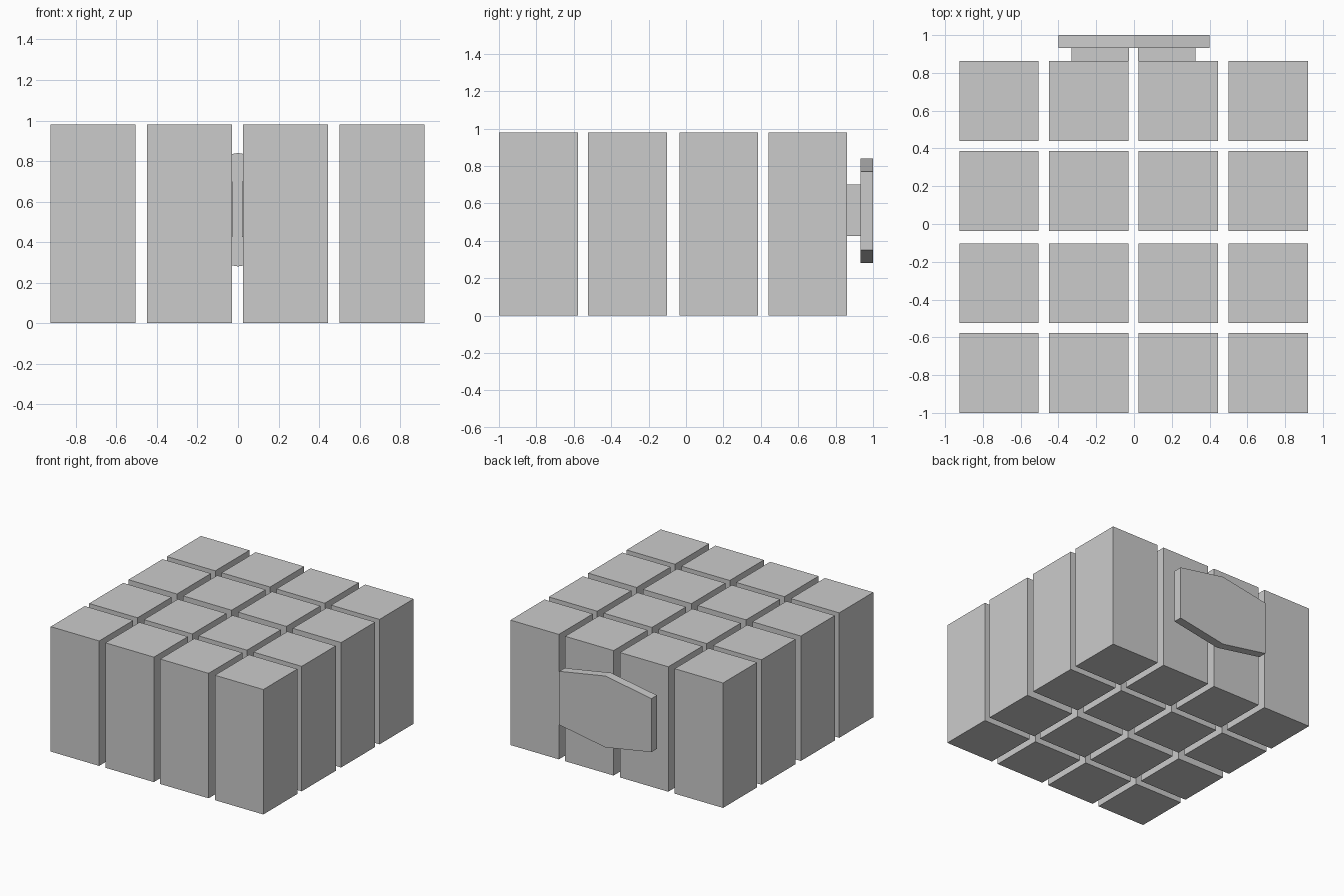
import bpy, bmesh

if "Cube" in bpy.data.objects:
    bpy.data.objects.remove(bpy.data.objects["Cube"])

def prism(name, profile, y0, y1):
    """Extrude an x-z outline from y0 to y1."""
    bm = bmesh.new()
    face = bm.faces.new([bm.verts.new((x, y0, z)) for x, z in profile])
    ext = bmesh.ops.extrude_face_region(bm, geom=[face])
    verts = [v for v in ext["geom"] if isinstance(v, bmesh.types.BMVert)]
    bmesh.ops.translate(bm, verts=verts, vec=(0, y1 - y0, 0))
    bmesh.ops.recalc_face_normals(bm, faces=bm.faces)
    mesh = bpy.data.meshes.new(name)
    bm.to_mesh(mesh)
    bm.free()
    obj = bpy.data.objects.new(name, mesh)
    bpy.context.collection.objects.link(obj)
    return obj

def box(name, x0, x1, y0, y1, z0, z1):
    return prism(name, [(x0, z0), (x1, z0), (x1, z1), (x0, z1)], y0, y1)

# 4 x 4 grid of square columns
SIZE, HEIGHT = 0.42, 0.98
for row, y in enumerate((-1.0, -0.524, -0.036, 0.44)):
    for col, x in enumerate((-0.925, -0.45, 0.025, 0.5)):
        box(f"column_{row}_{col}", x, x + SIZE, y, y + SIZE + 0.002, 0, HEIGHT)

# Spacer blocks between the back columns and the plate
box("left_spacer", -0.33, -0.026, 0.862, 0.932, 0.425, 0.70)
box("right_spacer", 0.02, 0.325, 0.862, 0.932, 0.425, 0.70)

# Six-sided back plate, tallest at its middle
prism("back_plate", [(-0.4, 0.35), (0, 0.28), (0.4, 0.35),
                     (0.4, 0.77), (0, 0.84), (-0.4, 0.77)], 0.932, 1.0)
